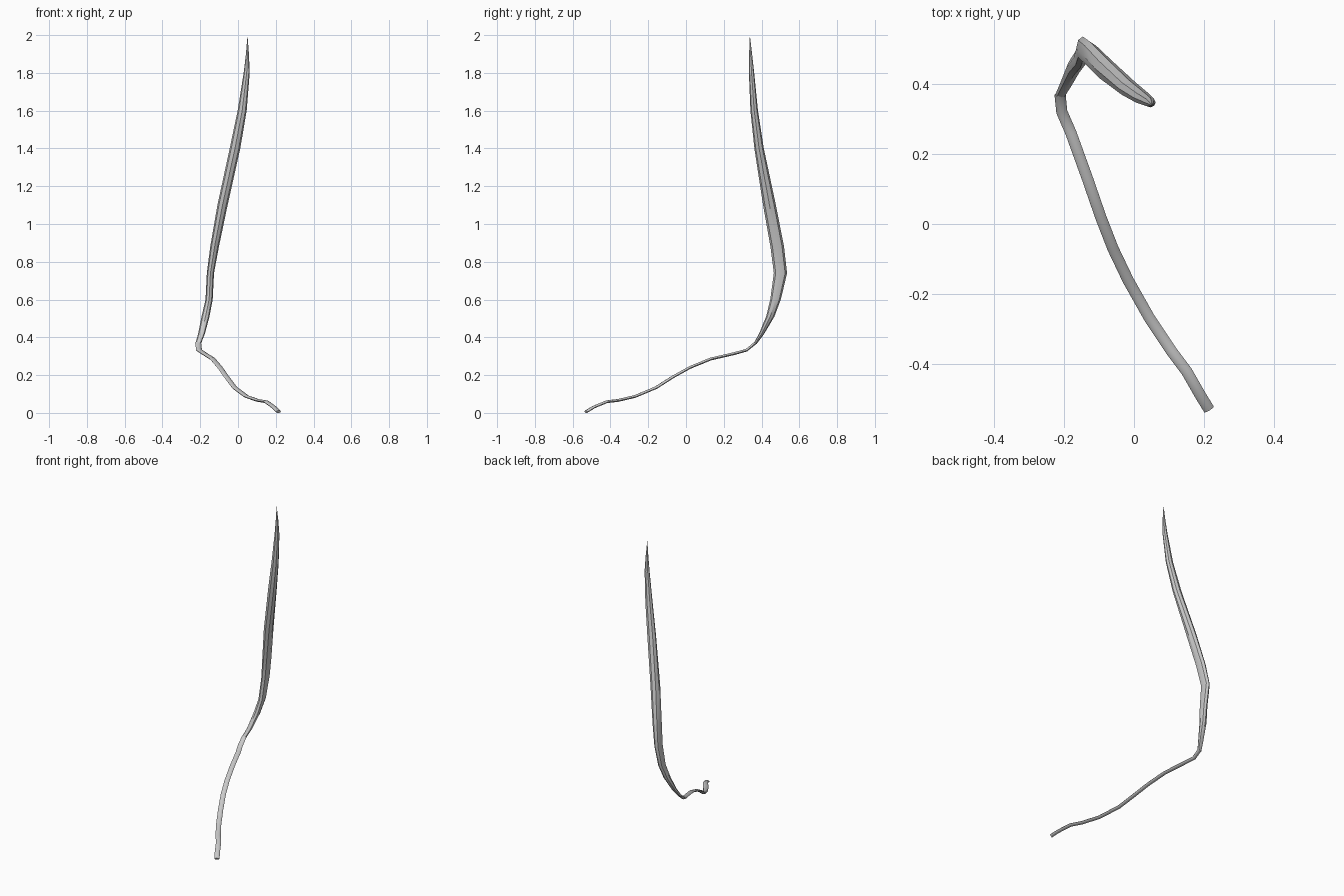
import bpy, bmesh, math
from mathutils import Vector

if "Cube" in bpy.data.objects:
    bpy.data.objects.remove(bpy.data.objects["Cube"])

SIDES = 8


def loft(name, rings, smooth, tip=None):
    """Skin elliptical rings (centre, half-axis a, half-axis b), ending in a cap or a point."""
    bm = bmesh.new()
    loops = []
    for c, a, b in rings:
        loops.append([bm.verts.new(c + a * math.cos(t) + b * math.sin(t))
                      for t in (2 * math.pi * i / SIDES for i in range(SIDES))])
    for lo, hi in zip(loops, loops[1:]):
        for i in range(SIDES):
            j = (i + 1) % SIDES
            bm.faces.new((lo[i], lo[j], hi[j], hi[i]))
    bm.faces.new(loops[0][::-1])
    if tip:
        v = bm.verts.new(tip)
        for i in range(SIDES):
            bm.faces.new((loops[-1][i], loops[-1][(i + 1) % SIDES], v))
    else:
        bm.faces.new(loops[-1])
    bmesh.ops.recalc_face_normals(bm, faces=bm.faces)
    me = bpy.data.meshes.new(name)
    bm.to_mesh(me)
    bm.free()
    ob = bpy.data.objects.new(name, me)
    bpy.context.collection.objects.link(ob)
    bpy.context.view_layer.objects.active = ob
    ob.select_set(True)
    bpy.ops.object.shade_smooth_by_angle(angle=math.radians(smooth))
    ob.select_set(False)
    return ob


# Thin flattened stem, rising from the ground to the bend
path = [Vector(p) for p in (
    (0.214, -0.529, 0.006), (0.19, -0.49, 0.03), (0.15, -0.42, 0.059),
    (0.105, -0.36, 0.066), (0.045, -0.27, 0.087), (-0.017, -0.16, 0.133),
    (-0.06, -0.07, 0.19), (-0.095, 0.02, 0.24), (-0.133, 0.13, 0.285),
    (-0.18, 0.26, 0.315), (-0.206, 0.32, 0.332), (-0.211, 0.37, 0.372))]
stem_rings = []
for i, p in enumerate(path):
    t = (path[min(i + 1, len(path) - 1)] - path[max(i - 1, 0)]).normalized()
    side = t.cross(Vector((0, 0, 1))).normalized()
    stem_rings.append((p, side * 0.016, side.cross(t) * 0.0075))
loft("stem", stem_rings, 60)

# Upright tapering blade: x, y, z, half width in x, half width in y
blade = [
    (-0.211, 0.366, 0.366, 0.015, 0.009), (-0.193, 0.401, 0.42, 0.018, 0.014),
    (-0.172, 0.446, 0.51, 0.021, 0.022), (-0.153, 0.474, 0.60, 0.019, 0.028),
    (-0.146, 0.500, 0.74, 0.019, 0.035), (-0.124, 0.483, 0.88, 0.023, 0.036),
    (-0.082, 0.442, 1.10, 0.027, 0.034), (-0.016, 0.387, 1.40, 0.028, 0.025),
    (0.022, 0.361, 1.60, 0.024, 0.020), (0.046, 0.347, 1.80, 0.016, 0.014),
    (0.050, 0.342, 1.90, 0.008, 0.008)]
loft("blade", [(Vector((x, y, z)), Vector((hx, 0, 0)), Vector((0, hy, 0)))
               for x, y, z, hx, hy in blade], 30, tip=(0.050, 0.338, 2.0))
